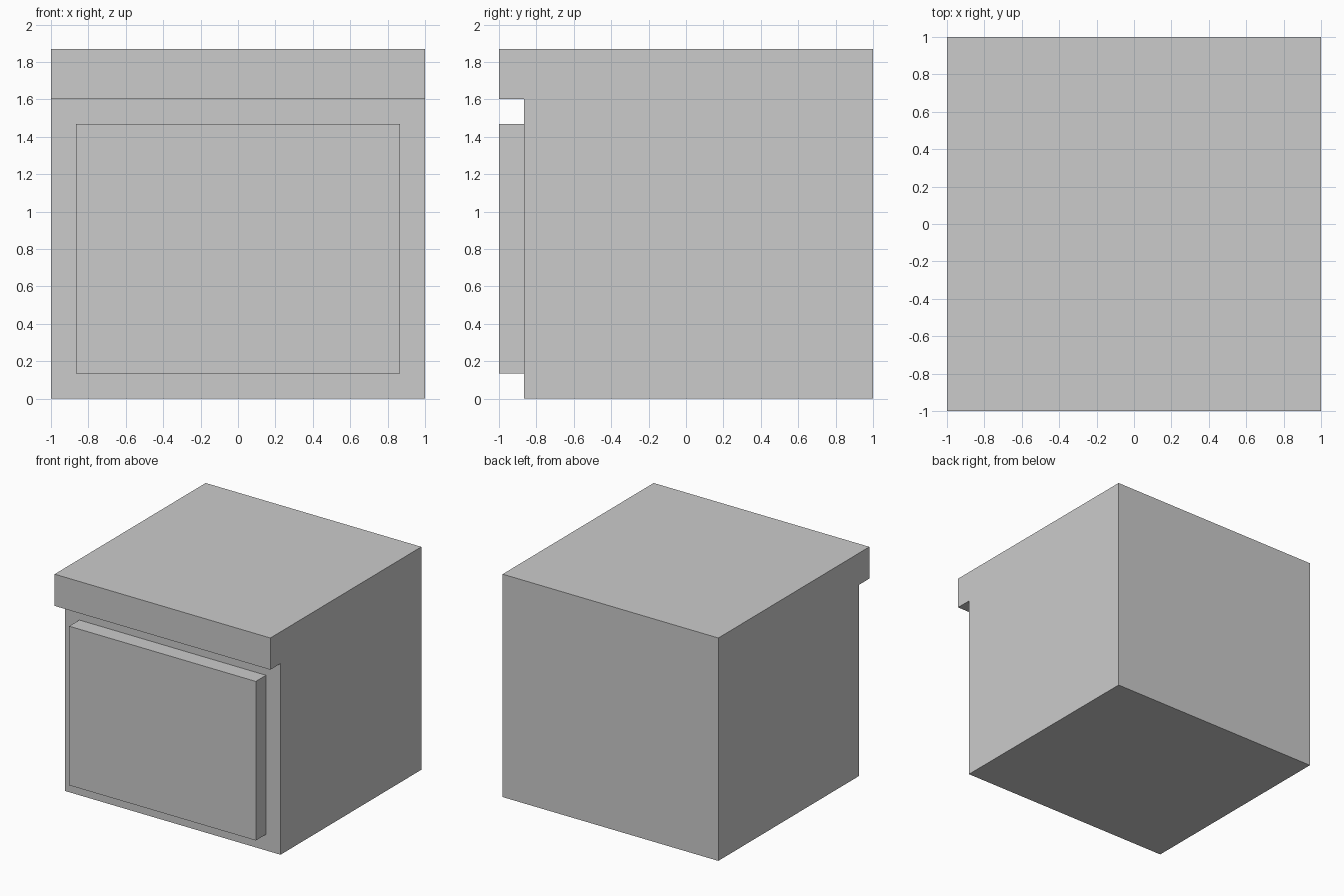
import bpy, bmesh

if "Cube" in bpy.data.objects:
    bpy.data.objects.remove(bpy.data.objects["Cube"])

W = 1.0        # half width and half depth
FACE = -0.865  # front plane of the carcass


def add_object(name, bm):
    bmesh.ops.recalc_face_normals(bm, faces=bm.faces)
    mesh = bpy.data.meshes.new(name)
    bm.to_mesh(mesh)
    bm.free()
    obj = bpy.data.objects.new(name, mesh)
    bpy.context.collection.objects.link(obj)
    return obj


def extrude_profile(name, profile, half_width):
    """Sweep a side profile of (y, z) points across x."""
    bm = bmesh.new()
    face = bm.faces.new([bm.verts.new((-half_width, y, z)) for y, z in profile])
    swept = bmesh.ops.extrude_face_region(bm, geom=[face])["geom"]
    verts = [v for v in swept if isinstance(v, bmesh.types.BMVert)]
    bmesh.ops.translate(bm, verts=verts, vec=(2 * half_width, 0, 0))
    return add_object(name, bm)


# Cabinet carcass with the worktop overhanging the front
extrude_profile("cabinet_body_and_worktop", [
    (FACE, 0), (W, 0), (W, 1.868), (-W, 1.868), (-W, 1.602), (FACE, 1.602),
], W)

# Raised door panel, closed against the carcass front
extrude_profile("door_panel", [
    (-W, 0.135), (FACE, 0.135), (FACE, 1.468), (-W, 1.468),
], 0.865)
